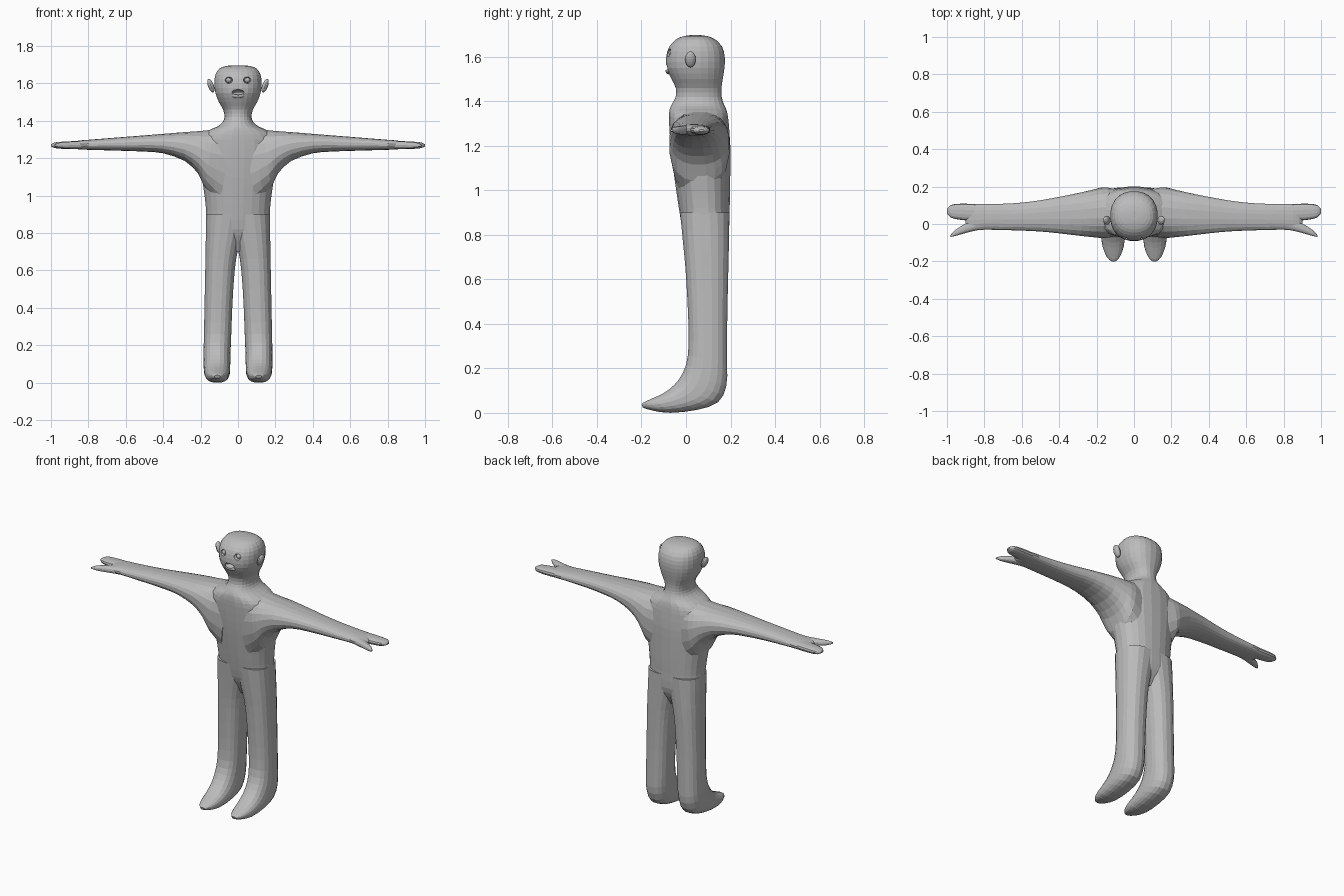
import bpy, bmesh, math
from mathutils import Vector, Matrix

grey = bpy.data.materials.new("plain grey")
grey.diffuse_color = (0.5, 0.5, 0.5, 1)


def add_object(name, bm):
    bmesh.ops.recalc_face_normals(bm, faces=bm.faces)
    me = bpy.data.meshes.new(name)
    bm.to_mesh(me)
    bm.free()
    me.materials.append(grey)
    ob = bpy.data.objects.new(name, me)
    bpy.context.collection.objects.link(ob)
    return ob


def smooth_rows(rows, steps):
    """Catmull-Rom interpolation of section rows."""
    out = []
    for i in range(len(rows) - 1):
        p0, p1 = rows[max(i - 1, 0)], rows[i]
        p2, p3 = rows[i + 1], rows[min(i + 2, len(rows) - 1)]
        for k in range(steps):
            t = k / steps
            out.append([0.5 * (2 * b + (c - a) * t + (2 * a - 5 * b + 4 * c - d) * t * t
                               + (3 * b - a - 3 * c + d) * t ** 3)
                        for a, b, c, d in zip(p0, p1, p2, p3)])
    out.append(list(rows[-1]))
    return out


def loft(name, rows, section, p=2.3, n=20, steps=2):
    """section(row) gives two opposite points and the half width vector."""
    bm = bmesh.new()
    rings = []
    for row in smooth_rows(rows, steps):
        a, b, h = (Vector(v) for v in section(row))
        c, u = (a + b) / 2, (a - b) / 2
        ring = []
        for i in range(n):
            t = 2 * math.pi * (i + 0.5) / n
            x, y = math.cos(t), math.sin(t)
            ring.append(bm.verts.new(c + u * math.copysign(abs(x) ** (2 / p), x)
                                     + h * math.copysign(abs(y) ** (2 / p), y)))
        rings.append(ring)
    for r, q in zip(rings, rings[1:]):
        for i in range(n):
            j = (i + 1) % n
            bm.faces.new((r[i], r[j], q[j], q[i]))
    bm.faces.new(rings[0])
    bm.faces.new(rings[-1][::-1])
    return add_object(name, bm)


def ball(name, loc, size, tilt=0):
    bm = bmesh.new()
    m = Matrix.Translation(loc) @ Matrix.Rotation(tilt, 4, 'Y') @ Matrix.Diagonal((*size, 1))
    bmesh.ops.create_uvsphere(bm, u_segments=14, v_segments=9, radius=1, matrix=m)
    return add_object(name, bm)


def combine(target, other, operation):
    mod = target.modifiers.new("join", 'BOOLEAN')
    mod.object, mod.operation, mod.solver = other, operation, 'EXACT'
    bpy.context.view_layer.objects.active = target
    bpy.ops.object.modifier_apply(modifier=mod.name)
    bpy.data.objects.remove(other)


# Torso, neck and head: height, half width, front y, back y
TORSO = [
    (0.70, 0.10, 0.04, 0.14), (0.76, 0.145, 0.01, 0.175), (0.82, 0.168, -0.015, 0.194),
    (0.92, 0.172, -0.033, 0.197), (1.00, 0.180, -0.045, 0.199), (1.10, 0.195, -0.059, 0.20),
    (1.20, 0.205, -0.070, 0.20), (1.30, 0.205, -0.077, 0.193), (1.345, 0.165, -0.077, 0.187),
    (1.368, 0.115, -0.073, 0.18), (1.39, 0.085, -0.063, 0.17), (1.42, 0.073, -0.047, 0.161),
    (1.46, 0.080, -0.047, 0.160), (1.50, 0.103, -0.066, 0.166), (1.55, 0.122, -0.088, 0.174),
    (1.60, 0.127, -0.090, 0.175), (1.645, 0.122, -0.076, 0.163), (1.678, 0.102, -0.045, 0.132),
    (1.692, 0.070, -0.012, 0.098), (1.697, 0.030, 0.022, 0.064)]
body = loft("body", TORSO, lambda r: ((0, r[2], r[0]), (0, r[3], r[0]), (r[1], 0, 0)), 2.25, 24)

# Leg and foot: front y z, back y z, inner x, outer x
LEG = [
    (-0.028, 0.90, 0.196, 0.90, -0.05, 0.171), (-0.01, 0.72, 0.193, 0.72, -0.003, 0.174),
    (0.0, 0.60, 0.19, 0.60, 0.017, 0.176), (0.01, 0.40, 0.186, 0.40, 0.030, 0.180),
    (0.008, 0.26, 0.186, 0.22, 0.036, 0.183), (-0.015, 0.18, 0.182, 0.12, 0.040, 0.185),
    (-0.055, 0.125, 0.145, 0.047, 0.041, 0.184), (-0.10, 0.09, 0.05, 0.013, 0.044, 0.180),
    (-0.15, 0.066, -0.07, 0.0, 0.054, 0.169), (-0.186, 0.050, -0.15, 0.010, 0.073, 0.148),
    (-0.20, 0.040, -0.194, 0.024, 0.095, 0.125)]

# Arm: top x z, bottom x z, front y, back y
ARM = [
    (0.02, 1.375, 0.10, 0.95, -0.06, 0.18), (0.13, 1.356, 0.178, 1.04, -0.075, 0.197),
    (0.20, 1.347, 0.212, 1.115, -0.073, 0.188), (0.28, 1.341, 0.285, 1.185, -0.065, 0.170),
    (0.40, 1.331, 0.40, 1.226, -0.051, 0.146), (0.50, 1.323, 0.50, 1.235, -0.041, 0.128),
    (0.60, 1.315, 0.60, 1.239, -0.036, 0.115), (0.70, 1.307, 0.70, 1.242, -0.033, 0.109),
    (0.80, 1.299, 0.80, 1.245, -0.031, 0.107), (0.85, 1.295, 0.85, 1.247, -0.035, 0.107),
    (0.885, 1.287, 0.885, 1.254, -0.025, 0.085), (0.90, 1.276, 0.90, 1.265, -0.005, 0.06)]

# Fingers: x, front y, back y, top z, bottom z
FINGER = [(0.80, 0.015, 0.104, 1.295, 1.248), (0.88, 0.018, 0.108, 1.292, 1.248),
          (0.94, 0.024, 0.108, 1.289, 1.250), (0.98, 0.035, 0.101, 1.285, 1.254),
          (1.00, 0.058, 0.080, 1.274, 1.264)]
THUMB = [(0.80, -0.026, 0.04, 1.293, 1.249), (0.86, -0.038, 0.022, 1.291, 1.249),
         (0.91, -0.051, -0.003, 1.288, 1.251), (0.955, -0.064, -0.032, 1.283, 1.256),
         (0.98, -0.069, -0.058, 1.273, 1.265)]

for s in (1, -1):
    combine(body, loft("leg", LEG, lambda r: (
        (s * (r[4] + r[5]) / 2, r[0], r[1]), (s * (r[4] + r[5]) / 2, r[2], r[3]),
        ((r[5] - r[4]) / 2, 0, 0)), 2.4), 'UNION')
    arm = loft("arm", ARM, lambda r: (
        (s * r[0], (r[4] + r[5]) / 2, r[1]), (s * r[2], (r[4] + r[5]) / 2, r[3]),
        (0, (r[5] - r[4]) / 2, 0)), 2.4)
    for digit in (FINGER, THUMB):
        combine(arm, loft("digit", digit, lambda r: (
            (s * r[0], (r[1] + r[2]) / 2, r[3]), (s * r[0], (r[1] + r[2]) / 2, r[4]),
            (0, (r[2] - r[1]) / 2, 0)), 2.3, 14), 'UNION')
    combine(body, arm, 'UNION')
    # Ears, flaring outward and up
    combine(body, ball("ear", (s * 0.145, 0.02, 1.588), (0.016, 0.024, 0.038), s * 0.35), 'UNION')
    # Eye sockets with eyeballs
    combine(body, ball("socket", (s * 0.05, -0.078, 1.618), (0.021, 0.022, 0.018)), 'DIFFERENCE')
    ball("eyeball", (s * 0.05, -0.062, 1.617), (0.015, 0.016, 0.014))

# Open mouth with a lower lip
combine(body, ball("lip", (0, -0.078, 1.535), (0.036, 0.014, 0.014)), 'UNION')
combine(body, ball("mouth", (0, -0.088, 1.553), (0.033, 0.032, 0.014)), 'DIFFERENCE')
